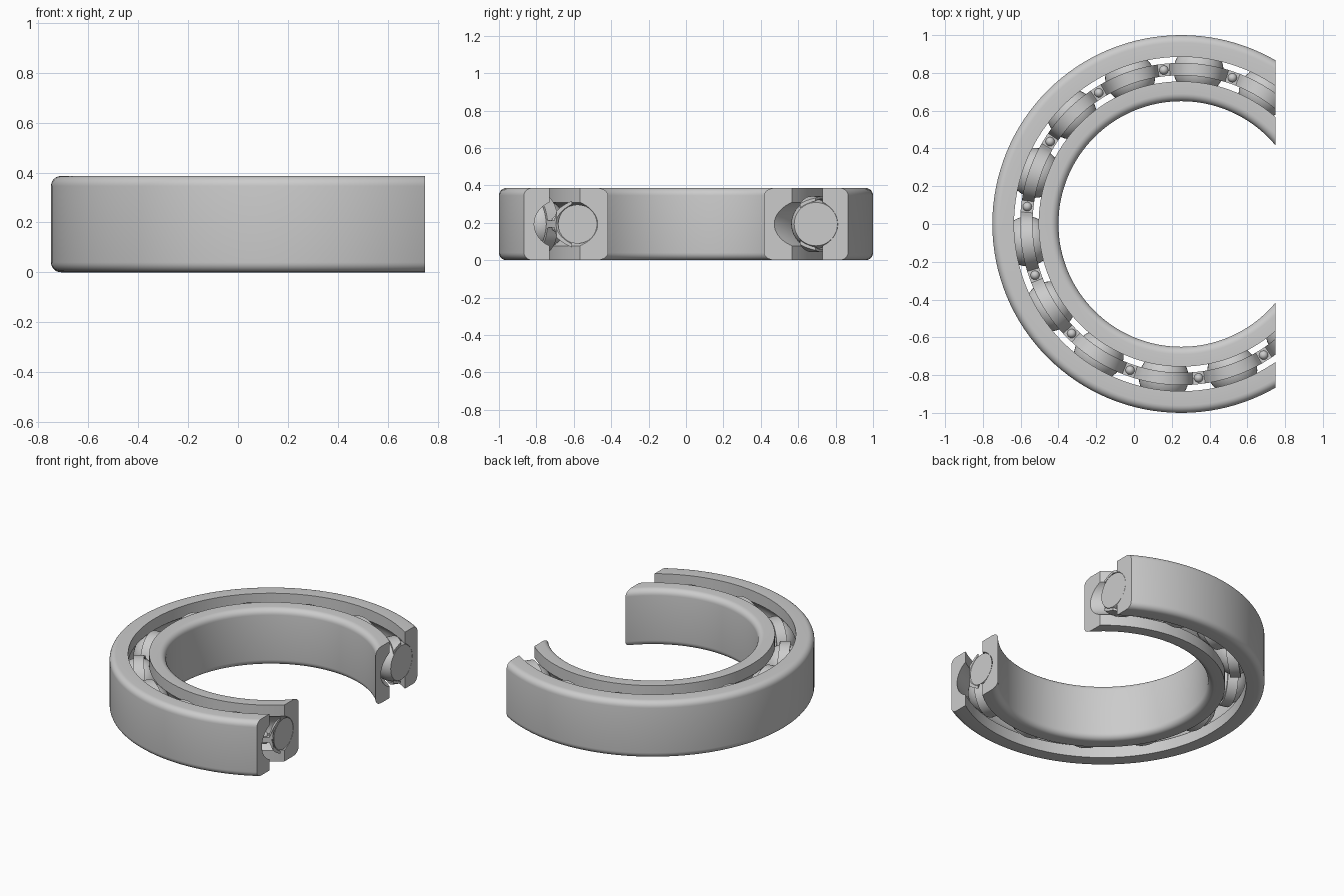
import bpy, bmesh, math
from mathutils import Matrix, Vector

if "Cube" in bpy.data.objects:
    bpy.data.objects.remove(bpy.data.objects["Cube"])

CX, CUT = 0.25, 0.749          # bearing axis and section plane
H = 0.386
ZM = H / 2
PITCH, BALL, GROOVE = 0.82, 0.132, 0.133
N = 14
STEP = 2 * math.pi / N
FIRST = math.radians(315)      # first ball angle


def finish(bm, name, angle=30):
    """Slice at the section plane, cap the opening, and make a smooth object."""
    bmesh.ops.recalc_face_normals(bm, faces=bm.faces[:])
    bmesh.ops.bisect_plane(bm, geom=bm.verts[:] + bm.edges[:] + bm.faces[:],
                           plane_co=(CUT, 0, 0), plane_no=(1, 0, 0), clear_outer=True)
    edges = [e for e in bm.edges if e.is_boundary]
    if edges:
        bmesh.ops.holes_fill(bm, edges=edges, sides=0)
    bmesh.ops.recalc_face_normals(bm, faces=bm.faces[:])
    me = bpy.data.meshes.new(name)
    bm.to_mesh(me)
    bm.free()
    ob = bpy.data.objects.new(name, me)
    bpy.context.collection.objects.link(ob)
    bpy.ops.object.select_all(action='DESELECT')
    ob.select_set(True)
    bpy.context.view_layer.objects.active = ob
    bpy.ops.object.shade_smooth_by_angle(angle=math.radians(angle))
    return ob


def sweep(bm, sections):
    """Join closed cross-sections into a closed loop of quads."""
    rows = [[bm.verts.new(p) for p in s] for s in sections]
    for i, a in enumerate(rows):
        b = rows[(i + 1) % len(rows)]
        for j in range(len(a)):
            k = (j + 1) % len(a)
            bm.faces.new((a[j], a[k], b[k], b[j]))


def polar(r, a, z):
    return Vector((CX + r * math.cos(a), r * math.sin(a), z))


def arc(cx, cz, r, a0, a1, n):
    return [(cx + r * math.cos(math.radians(a0 + (a1 - a0) * i / n)),
             cz + r * math.sin(math.radians(a0 + (a1 - a0) * i / n))) for i in range(n + 1)]


def race(name, r_round, r_lip, fillet=0.04):
    """Revolved ring: rounded corners at r_round, ball groove cut in r_lip."""
    s = 1 if r_round > r_lip else -1
    half = math.degrees(math.acos(abs(r_lip - PITCH) / GROOVE))
    prof = [(r_lip, 0)]
    prof += [(r_round + s * (x - fillet), z) for x, z in arc(0, fillet, fillet, -90, 0, 6)]
    prof += [(r_round + s * (x - fillet), z) for x, z in arc(0, H - fillet, fillet, 0, 90, 6)]
    prof += [(r_lip, H)]
    prof += [(PITCH + s * x, ZM + z) for x, z in arc(0, 0, GROOVE, half, -half, 24)]
    bm = bmesh.new()
    sweep(bm, [[polar(r, 2 * math.pi * i / 128, z) for r, z in prof] for i in range(128)])
    finish(bm, name)


race("outer_race", 1.0, 0.885)
race("inner_race", 0.65, 0.755)

# Balls
for i in range(N):
    c = polar(PITCH, FIRST + i * STEP, ZM)
    if c.x - BALL < CUT:
        bm = bmesh.new()
        bmesh.ops.create_uvsphere(bm, u_segments=40, v_segments=20, radius=BALL,
                                  matrix=Matrix.Translation(c))
        finish(bm, f"ball_{i + 1}")

# Ribbon cage halves: flat between balls, arched over each ball
R_IN, R_OUT, FLAT, SUB = 0.134, 0.149, 0.018, 48


def cage_half(name, side):
    secs = []
    for i in range(N * SUB):
        d = ((i % SUB) / SUB - 0.5) * STEP
        a = FIRST - STEP / 2 + i * STEP / SUB
        s2 = (PITCH * math.sin(d)) ** 2
        low = math.sqrt(max(0.0, R_IN ** 2 - s2))
        top = max(FLAT, math.sqrt(max(0.0, R_OUT ** 2 - s2)))
        secs.append([polar(r, a, ZM + side * h) for r, h in
                     ((0.787, low), (0.853, low), (0.853, top), (0.787, top))])
    bm = bmesh.new()
    sweep(bm, secs)
    finish(bm, name, 35)


cage_half("cage_upper", 1)
cage_half("cage_lower", -1)

# Domed rivets holding the cage halves together
for i in range(N):
    c = polar(PITCH, FIRST + (i + 0.5) * STEP, ZM)
    if c.x - 0.024 < CUT:
        bm = bmesh.new()
        for s in (-1, 1):
            bmesh.ops.create_uvsphere(bm, u_segments=16, v_segments=10, radius=0.024,
                                      matrix=Matrix.Translation(c + Vector((0, 0, s * FLAT))))
        finish(bm, f"rivet_{i + 1}")
